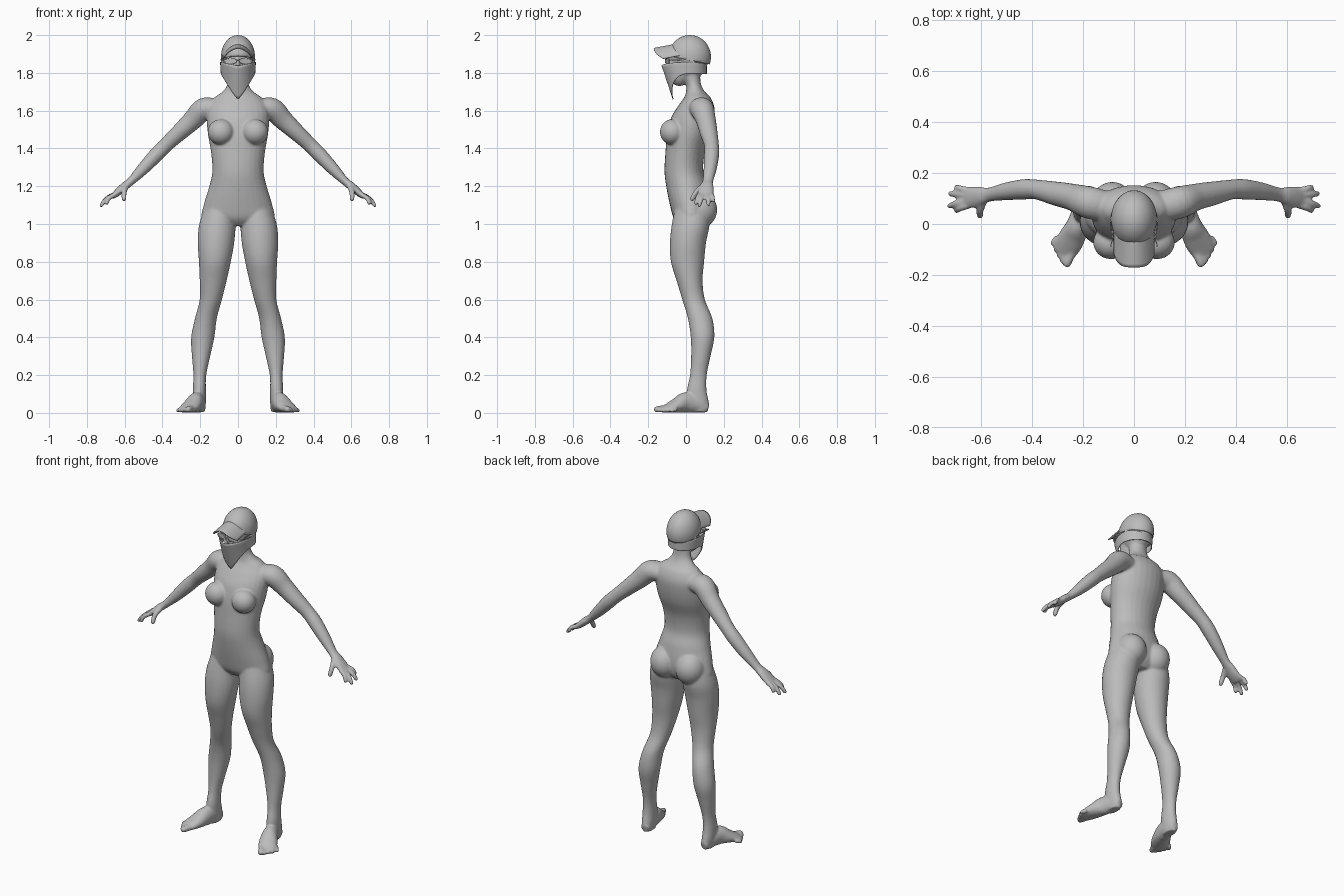
import bpy, bmesh, math
from mathutils import Matrix, Vector

old = bpy.data.objects.get("Cube")
if old:
    bpy.data.objects.remove(old)

grey = bpy.data.materials.new("plain grey")
grey.use_nodes = True
tone = (0.5, 0.5, 0.5, 1)
grey.diffuse_color = tone
grey.node_tree.nodes["Principled BSDF"].inputs["Base Color"].default_value = tone


def finish(bm, name):
    bmesh.ops.recalc_face_normals(bm, faces=bm.faces[:])
    mesh = bpy.data.meshes.new(name)
    bm.to_mesh(mesh)
    bm.free()
    mesh.materials.append(grey)
    for p in mesh.polygons:
        p.use_smooth = True
    obj = bpy.data.objects.new(name, mesh)
    bpy.context.collection.objects.link(obj)
    return obj


def spline(rows, steps=5):
    """Smooth curve through rows of numbers."""
    out = []
    for i in range(len(rows) - 1):
        p = [rows[max(0, min(len(rows) - 1, i + k))] for k in (-1, 0, 1, 2)]
        for s in range(steps):
            t = s / steps
            out.append([b + 0.5 * t * (c - a + t * (2*a - 5*b + 4*c - d + t * (3*(b - c) + d - a)))
                        for a, b, c, d in zip(*p)])
    return out + [list(rows[-1])]


def skin(bm, rings):
    loops = [[bm.verts.new(p) for p in r] for r in rings]
    n = len(loops[0])
    for a, b in zip(loops, loops[1:]):
        for i in range(n):
            bm.faces.new((a[i], a[(i + 1) % n], b[(i + 1) % n], b[i]))
    bm.faces.new(loops[0][::-1])
    bm.faces.new(loops[-1])


def ring(c, u, v, n=28):
    return [c + u * math.cos(2 * math.pi * i / n) + v * math.sin(2 * math.pi * i / n)
            for i in range(n)]


def stack(bm, rows):
    """Level sections: z, x from, x to, y from, y to."""
    skin(bm, [ring(Vector(((a + b) / 2, (c + d) / 2, z)), Vector(((b - a) / 2, 0, 0)),
                   Vector((0, (d - c) / 2, 0))) for z, a, b, c, d in spline(rows)])


def limb(bm, rows, ref):
    """Sections across a path: x, y, z, radius along ref, radius across it."""
    rows = spline(rows)
    pts = [Vector(r[:3]) for r in rows]
    rings = []
    for i, r in enumerate(rows):
        t = (pts[min(i + 1, len(pts) - 1)] - pts[max(i - 1, 0)]).normalized()
        u = t.cross(Vector(ref)).normalized()
        v = u.cross(t).normalized()
        rings.append(ring(pts[i], u * r[4], v * r[3]))
    skin(bm, rings)


def digit(bm, base, mid, tip, r):
    a, m, b = Vector(base), Vector(mid), Vector(tip)
    near = m.lerp(b, 0.8)
    limb(bm, [(*p, k * r, k * r) for p, k in ((a, 1.1), (m, 1.05), (near, 0.9), (b, 0.4))], (0.1, 1, 0.2))


def ball(bm, centre, size):
    m = Matrix.Translation(centre) @ Matrix.Diagonal((*size, 1))
    bmesh.ops.create_uvsphere(bm, u_segments=40, v_segments=24, radius=1, matrix=m)


# Left half of the body
body = bmesh.new()
stack(body, [(1.12, .01, .165, -.05, .12), (1.0, .012, .205, -.075, .125), (.9, .02, .213, -.085, .106),
             (.8, .038, .207, -.08, .096), (.7, .06, .203, -.05, .088), (.6, .085, .203, -.02, .1),
             (.5, .112, .228, .01, .14), (.4, .125, .248, .025, .15), (.3, .147, .244, .027, .13),
             (.2, .168, .236, .021, .11), (.12, .17, .24, .005, .109), (.05, .17, .237, .01, .122),
             (.005, .175, .23, .02, .115)])
limb(body, [(.11, .07, 1.61, .06, .05), (.18, .085, 1.608, .063, .06), (.24, .105, 1.55, .053, .053),
            (.31, .12, 1.485, .047, .045), (.38, .135, 1.42, .039, .039), (.43, .136, 1.37, .04, .039),
            (.5, .128, 1.295, .035, .033), (.565, .116, 1.228, .028, .022), (.6, .11, 1.2, .036, .022),
            (.64, .104, 1.165, .043, .019), (.668, .102, 1.142, .036, .013)], (0, 1, 0))

# Fingers and thumb
for y, tip in ((.072, (.7, .05, 1.1)), (.093, (.73, .068, 1.09)),
               (.114, (.727, .12, 1.095)), (.133, (.7, .146, 1.115))):
    base = Vector((.65, y, 1.157))
    digit(body, base, base.lerp(Vector(tip), .5) + Vector((.008, 0, .008)), tip, .012)
digit(body, (.59, .09, 1.2), (.603, .055, 1.17), (.604, .027, 1.122), .014)

# Foot and toes: x, y, half width, height
foot = [(.2, .115, .024, .05), (.206, .06, .035, .09), (.22, 0, .043, .11),
        (.242, -.05, .052, .078), (.264, -.09, .052, .05), (.28, -.115, .044, .032)]
limb(body, [(x, y, h / 2, h / 2, w) for x, y, w, h in foot], (0, 0, 1))
for i in range(5):
    t = i / 4
    r = .017 - .006 * math.sqrt(t)
    base = Vector((.24 + .06 * t, -.1 + .05 * t, r + .008))
    tip = Vector((.268 + .056 * t, -.168 + .085 * t ** 1.3, r))
    digit(body, base, base.lerp(tip, .5), tip, r)

# Bust, seat and ear
ball(body, (.09, -.072, 1.487), (.07, .066, .068))
ball(body, (.085, .075, 1.075), (.085, .09, .095))
ball(body, (.08, .03, 1.855), (.012, .02, .03))

# Right half, then the trunk, neck and head
copy = bmesh.ops.duplicate(body, geom=body.verts[:] + body.edges[:] + body.faces[:])
for v in copy["geom"]:
    if isinstance(v, bmesh.types.BMVert):
        v.co.x *= -1
trunk = [(.99, .12, -.03, .09), (1.03, .19, -.065, .12), (1.1, .182, -.085, .13), (1.2, .152, -.105, .115),
         (1.28, .136, -.114, .092), (1.38, .143, -.109, .1), (1.48, .16, -.1, .135),
         (1.56, .166, -.08, .15), (1.62, .16, -.045, .15), (1.67, .125, -.01, .13), (1.7, .082, 0, .1),
         (1.74, .056, 0, .08), (1.8, .052, -.02, .075), (1.88, .05, -.03, .08)]
stack(body, [(z, -w, w, a, b) for z, w, a, b in trunk])
ball(body, (0, .02, 1.875), (.08, .098, .11))
ball(body, (0, -.035, 1.805), (.055, .06, .075))
ball(body, (0, -.085, 1.85), (.012, .022, .03))
body = finish(body, "body")
remesh = body.modifiers.new("merge", "REMESH")
remesh.mode = "VOXEL"
remesh.voxel_size = 0.006
remesh.use_smooth_shade = True
relax = body.modifiers.new("relax", "SMOOTH")
relax.factor = 0.5
relax.iterations = 8


def thicken(obj, t):
    m = obj.modifiers.new("thickness", "SOLIDIFY")
    m.thickness = t
    m.offset = -1


def sheet(name, point, cols, rows, closed, t):
    bm = bmesh.new()
    grid = [[bm.verts.new(point(i / cols, j / rows)) for j in range(rows + 1)]
            for i in range(cols if closed else cols + 1)]
    for i in range(cols):
        a, b = grid[i], grid[(i + 1) % len(grid)]
        for j in range(rows):
            bm.faces.new((a[j], b[j], b[j + 1], a[j + 1]))
    thicken(finish(bm, name), t)


# Cap crown, trimmed lower at the back
crown = bmesh.new()
ball(crown, (0, .02, 1.885), (.09, .112, .115))
bmesh.ops.bisect_plane(crown, geom=crown.verts[:] + crown.edges[:] + crown.faces[:],
                       plane_co=(0, -.09, 1.888), plane_no=(0, -.2, -1), clear_outer=True)
thicken(finish(crown, "cap_crown"), .006)


# Arched cap brim
def brim_point(s, v):
    u = 2 * s - 1
    inner = .02 - .085 * math.sqrt(1 - (.9 * u) ** 2)
    outer = -.17 + .05 * u ** 4
    return (.081 * u, inner + (outer - inner) * v, 1.952 - .02 * v - .056 * u * u)


sheet("cap_brim", brim_point, 24, 8, False, .005)


# Face scarf, hanging to a rounded point in front
def scarf_point(s, v):
    a = math.pi * (2 * s - 1)
    side = math.sin(min(abs(a), math.pi / 2))
    top = 1.837 + .02 * abs(math.sin(a))
    low = 1.66 + .135 * side ** 1.3
    z = top + (low - top) * v
    d = max(0, (1.84 - z) / .18)
    depth = .14 - .06 * d if math.cos(a) > 0 else .1
    return ((.094 - .012 * d) * math.sin(a), .01 - depth * math.cos(a), z)


sheet("face_scarf", scarf_point, 56, 10, True, .004)

# Glasses: rims, lenses, bridge and temples
glasses = bmesh.new()


def bar(centre, size, turn=0):
    m = Matrix.Translation(centre) @ Matrix.Rotation(turn, 4, "Z") @ Matrix.Diagonal((*size, 1))
    bmesh.ops.create_cube(glasses, size=1, matrix=m)


for s in (1, -1):
    tilt = Matrix.Translation((s * .042, -.098, 1.863)) @ Matrix.Rotation(s * .3, 4, "Z")
    rim = [tilt @ Vector((.034 * math.cos(a), 0, .015 * math.sin(a)))
           for a in (i * math.pi / 12 for i in range(24))]
    for p, q in zip(rim, rim[1:] + rim[:1]):
        edge = (q - p).to_track_quat("X", "Z").to_matrix().to_4x4()
        m = Matrix.Translation((p + q) / 2) @ edge @ Matrix.Diagonal(((q - p).length, .006, .005, 1))
        bmesh.ops.create_cube(glasses, size=1, matrix=m)
    bmesh.ops.create_circle(glasses, cap_ends=True, segments=24, radius=1,
                            matrix=tilt @ Matrix.Rotation(math.pi / 2, 4, "X") @ Matrix.Diagonal((.034, .015, 1, 1)))
    bar((s * .083, -.03, 1.869), (.005, .12, .007), s * .12)
bar((0, -.108, 1.866), (.022, .006, .005))
for p in finish(glasses, "glasses").data.polygons:
    p.use_smooth = False
